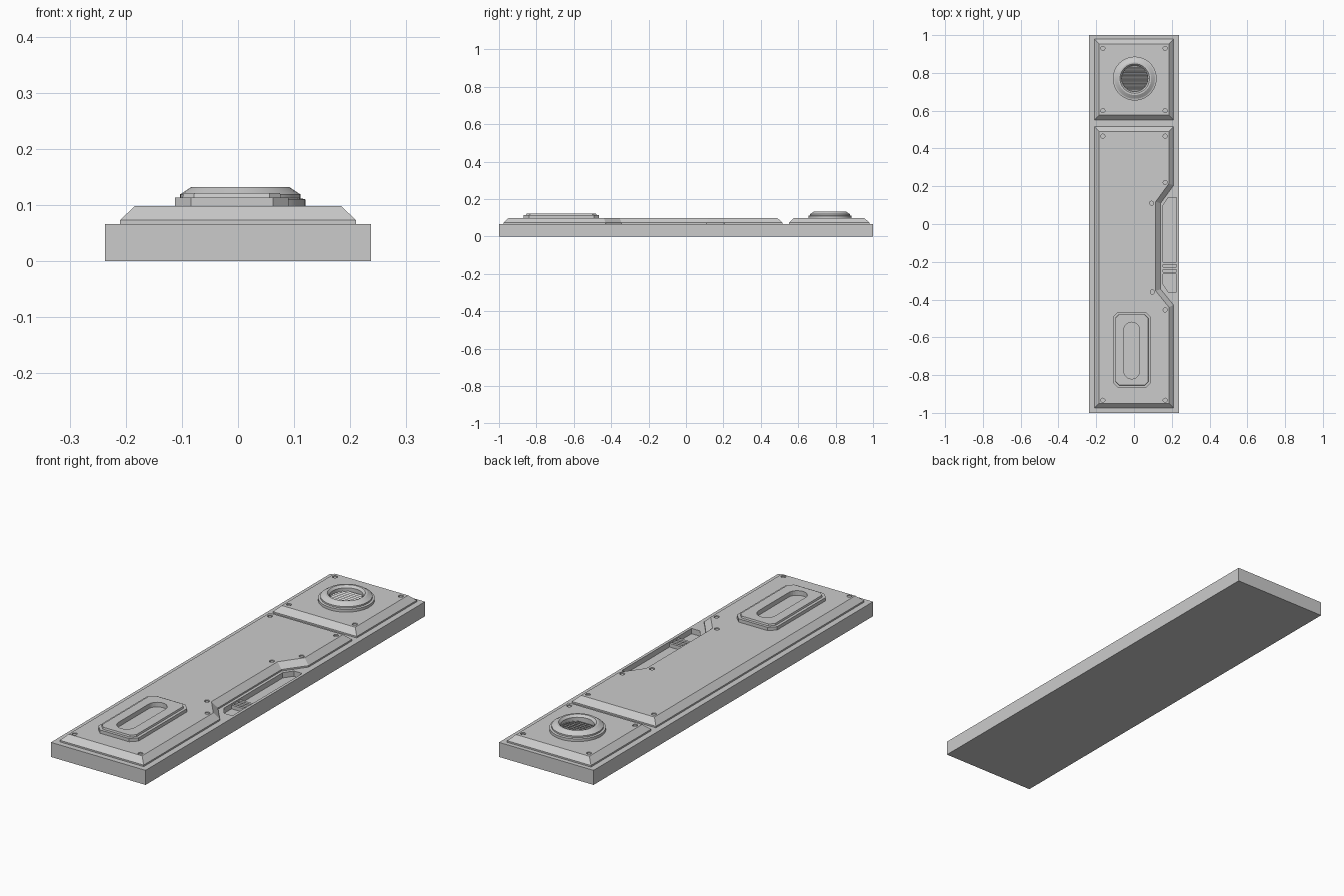
import bpy, bmesh
from math import cos, sin, pi, radians, sqrt
from mathutils import Vector

if "Cube" in bpy.data.objects:
    bpy.data.objects.remove(bpy.data.objects["Cube"])


def make_object(name, bm):
    bmesh.ops.recalc_face_normals(bm, faces=bm.faces)
    mesh = bpy.data.meshes.new(name)
    bm.to_mesh(mesh)
    bm.free()
    ob = bpy.data.objects.new(name, mesh)
    bpy.context.collection.objects.link(ob)
    return ob


def inset(outline, d):
    """Offset a counter-clockwise outline inwards by d."""
    pts = [Vector(p) for p in outline]
    out = []
    for i, p in enumerate(pts):
        a = (p - pts[i - 1]).normalized()
        b = (pts[(i + 1) % len(pts)] - p).normalized()
        na, nb = Vector((-a.y, a.x)), Vector((-b.y, b.x))
        out.append(p + (na + nb) * d / (1 + na.dot(nb)))
    return out


def stack(name, outline, levels):
    """Solid from one outline, with (z, inset) levels from bottom to top."""
    bm = bmesh.new()
    rings = [[bm.verts.new((p[0], p[1], z)) for p in inset(outline, d)]
             for z, d in levels]
    n = len(outline)
    for lo, hi in zip(rings, rings[1:]):
        for i in range(n):
            j = (i + 1) % n
            bm.faces.new((lo[i], lo[j], hi[j], hi[i]))
    bm.faces.new(rings[0][::-1])
    bm.faces.new(rings[-1])
    return make_object(name, bm)


def lathe(name, profile, cx, cy, steps=48):
    """Revolve a closed (radius, z) profile about a vertical axis."""
    bm = bmesh.new()
    rings = [[bm.verts.new((cx + r * cos(2 * pi * i / steps), cy + r * sin(2 * pi * i / steps), z))
              for i in range(steps)] for r, z in profile]
    for k in range(len(rings)):
        a, b = rings[k - 1], rings[k]
        for i in range(steps):
            j = (i + 1) % steps
            bm.faces.new((a[i], a[j], b[j], b[i]))
    return make_object(name, bm)


def rect(x0, x1, y0, y1):
    return [(x0, y0), (x1, y0), (x1, y1), (x0, y1)]


def chamfered(x0, x1, y0, y1, c):
    return [(x0 + c, y0), (x1 - c, y0), (x1, y0 + c), (x1, y1 - c),
            (x1 - c, y1), (x0 + c, y1), (x0, y1 - c), (x0, y0 + c)]


def circle(cx, cy, r, n):
    return [(cx + r * cos(2 * pi * i / n), cy + r * sin(2 * pi * i / n)) for i in range(n)]


def box(name, size, loc, tilt=0):
    bpy.ops.mesh.primitive_cube_add(size=1, location=loc, rotation=(tilt, 0, 0))
    ob = bpy.context.object
    ob.name = name
    ob.scale = size
    return ob


def cut(target, cutter):
    mod = target.modifiers.new("cut", 'BOOLEAN')
    mod.operation, mod.solver, mod.object = 'DIFFERENCE', 'EXACT', cutter
    bpy.context.view_layer.objects.active = target
    bpy.ops.object.modifier_apply(modifier=mod.name)
    bpy.data.objects.remove(cutter)


# Base slab with a recessed pocket beside the notch
BASE, TOP = 0.066, 0.098
base = stack("base_slab", rect(-0.237, 0.237, -1, 1), [(0, 0), (BASE, 0)])
pocket = [(0.182, -0.36), (0.224, -0.36), (0.224, 0.14), (0.182, 0.14), (0.154, 0.10), (0.154, -0.32)]
cut(base, stack("pocket_cutter", pocket, [(0.042, 0), (0.2, 0)]))

# Ribs across the pocket
for i in range(3):
    box(f"pocket_rib_{i}", (0.07, 0.012, 0.018), (0.189, -0.26 + 0.026 * i, 0.050))

# Bevelled cover panels
levels = [(BASE - 0.002, 0), (0.073, 0), (TOP, 0.026)]
small = stack("small_panel", rect(-0.21, 0.21, 0.55, 0.98), levels)
notched = [(-0.21, -0.975), (0.21, -0.975), (0.21, -0.43), (0.141, -0.345),
           (0.141, 0.11), (0.21, 0.205), (0.21, 0.515), (-0.21, 0.515)]
large = stack("large_panel", notched, levels)

# Sunken screws near the panel corners
small_pts = [(x, y) for x in (-0.165, 0.165) for y in (0.6, 0.93)]
large_pts = [(x, y) for x in (-0.165, 0.165) for y in (-0.933, 0.465)]
large_pts += [(0.165, -0.455), (0.097, -0.36), (0.093, 0.11), (0.165, 0.22)]
for panel, pts in ((small, small_pts), (large, large_pts)):
    for i, (x, y) in enumerate(pts):
        cut(panel, stack("hole_cutter", circle(x, y, 0.011, 12), [(0.09, 0), (0.12, 0)]))
        stack(f"{panel.name}_screw_{i}", circle(x, y, 0.008, 6), [(0.088, 0), (0.095, 0)])

# Two-step plate with a rounded slot
plate = stack("slot_plate", chamfered(-0.112, 0.09, -0.868, -0.465, 0.028),
              [(TOP - 0.001, 0), (0.113, 0), (0.113, 0.013), (0.121, 0.015)])
sx, r = -0.012, 0.042
slot = [(sx + r * cos(pi + pi * i / 12), -0.778 + r * sin(pi + pi * i / 12)) for i in range(13)]
slot += [(sx + r * cos(pi * i / 12), -0.562 + r * sin(pi * i / 12)) for i in range(13)]
cut(plate, stack("slot_cutter", slot, [(0.09, 0), (0.2, 0)]))
window = stack("slot_window", slot, [(TOP - 0.001, 0), (TOP + 0.002, 0)])
mat = bpy.data.materials.new("pale_window")
mat.diffuse_color = (0.9, 0.9, 0.9, 1)
mat.use_nodes = True
mat.node_tree.nodes["Principled BSDF"].inputs["Base Color"].default_value = mat.diffuse_color
window.data.materials.append(mat)

# Round speaker collar
cx, cy = 0.004, 0.77
collar = lathe("speaker_collar", [(0.116, TOP - 0.001), (0.116, 0.110), (0.107, 0.112), (0.107, 0.119),
                                  (0.087, 0.132), (0.078, 0.132), (0.069, 0.122), (0.069, TOP - 0.001)], cx, cy)
bpy.ops.object.select_all(action='DESELECT')
collar.select_set(True)
bpy.context.view_layer.objects.active = collar
bpy.ops.object.shade_smooth_by_angle(angle=radians(25))

# Tilted grille slats across the opening
for i in range(9):
    off = -0.056 + 0.014 * i
    box(f"grille_slat_{i}", (2 * sqrt(0.069 ** 2 - off ** 2), 0.011, 0.003), (cx, cy + off, 0.104), radians(35))
